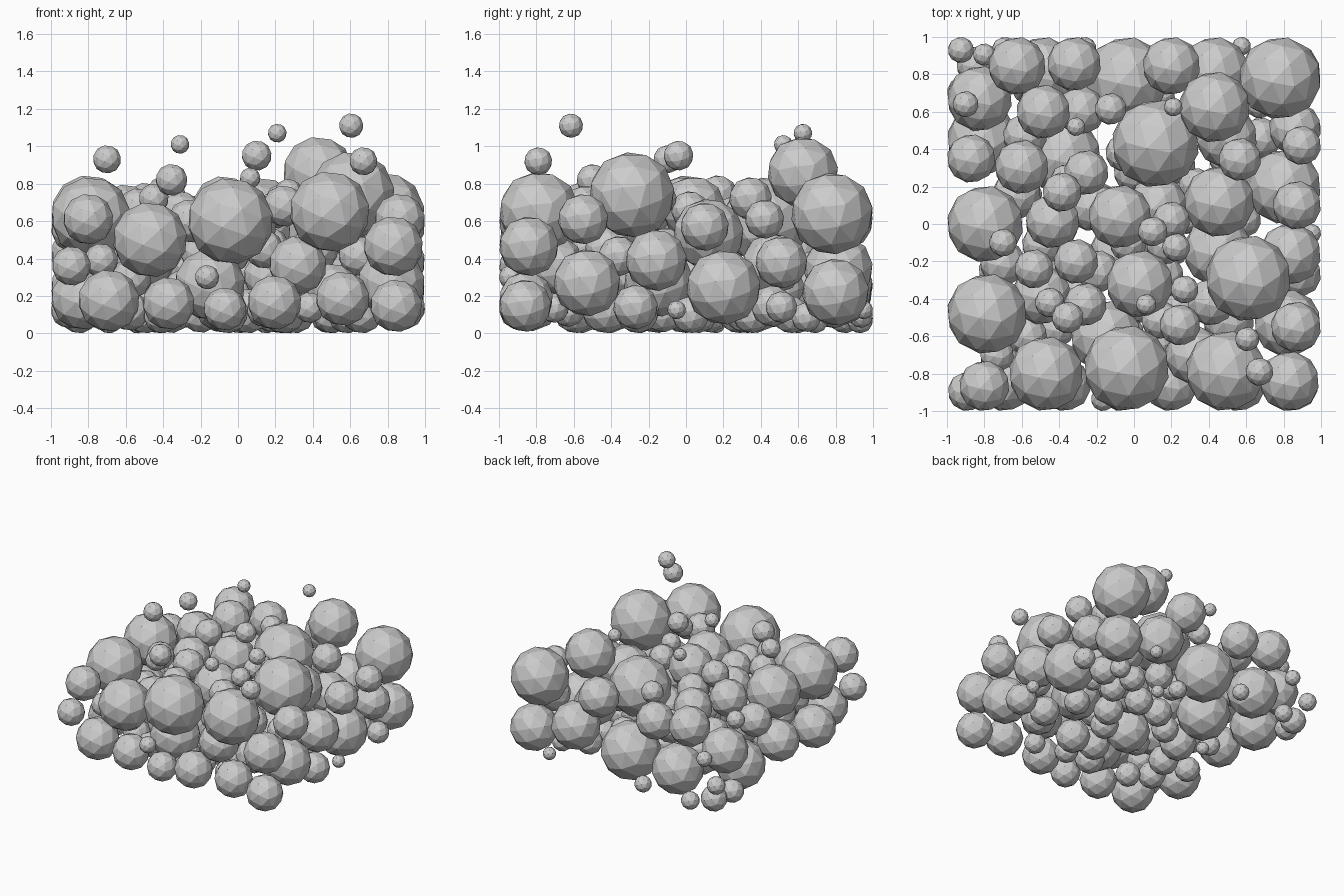
import bpy, bmesh, random
from mathutils import Euler, Vector

random.seed(11)

# Shared low-poly ball mesh, tilted off the axes
ball_mesh = bpy.data.meshes.new("ball")
bm = bmesh.new()
bmesh.ops.create_icosphere(bm, subdivisions=2, radius=1.012)
bm.transform(Euler((.35, .22, .5)).to_matrix().to_4x4())
bm.to_mesh(ball_mesh)
bm.free()

balls = []


def add_ball(name, x, y, z, r):
    ob = bpy.data.objects.new(name, ball_mesh)
    ob.location = (x, y, z)
    ob.scale = (r, r, r)
    bpy.context.collection.objects.link(ob)
    balls.append((Vector((x, y, z)), r))


# Balls touching the front wall: x, z, r
for x, z, r in [
        (-.04, .60, .23), (-.47, .50, .20), (.49, .65, .215), (-.80, .61, .135),
        (-.89, .36, .105), (.83, .465, .16), (-.69, .175, .165), (-.37, .16, .14),
        (-.07, .13, .115), (-.165, .30, .065), (.195, .165, .145), (.56, .185, .145),
        (.845, .147, .14)]:
    add_ball("front_ball", x, r - 1, z, r)

# Balls touching the right wall: y, z, r
for y, z, r in [
        (.78, .64, .22), (.42, .61, .105), (.10, .57, .13), (-.55, .61, .135),
        (-.16, .39, .165), (-.53, .27, .18), (.20, .245, .20), (.80, .22, .18),
        (.51, .38, .14), (.51, .14, .085), (-.05, .125, .05), (-.27, .14, .12)]:
    add_ball("right_ball", 1 - r, y, z, r)

# Balls touching the back wall: x, z, r
for x, z, r in [
        (-.04, .25, .225), (.43, .345, .185), (-.49, .23, .195), (.20, .65, .155),
        (-.625, .63, .155), (-.32, .60, .145), (-.925, .255, .07), (-.69, .07, .07),
        (-.265, .094, .065), (.575, .125, .05)]:
    add_ball("back_ball", x, 1 - r, z, r)

# Balls touching the left wall: y, z, r
for y, z, r in [
        (-.48, .62, .215), (0, .64, .205), (.67, .42, .175), (.35, .56, .13),
        (.45, .22, .19), (0, .25, .16), (-.47, .185, .165), (.70, .12, .09)]:
    add_ball("left_ball", r - 1, y, z, r)

# Balls resting on the floor: x, y, r
for x, y, r in [
        (-.85, .85, .10), (-.41, -.56, .095), (-.06, -.59, .115), (-.54, .16, .05),
        (-.44, -.01, .14), (-.50, -.25, .115), (-.07, -.16, .17), (.05, -.41, .12),
        (.24, -.43, .13), (.66, -.26, .115), (0, .28, .11), (.58, .025, .10),
        (-.38, .36, .205), (.15, .69, .07), (.485, .56, .10), (.27, .60, .05),
        (.50, .35, .10), (.30, .06, .115), (.22, .32, .11)]:
    add_ball("floor_ball", x, y, r, r)

# Large balls of the upper layer: x, y, z, r
for b in [
        (.43, .625, .86, .19), (.61, -.29, .74, .23), (.115, .43, .60, .235),
        (.03, -.32, .60, .18), (.455, .12, .53, .19), (-.075, .04, .67, .17),
        (-.485, .60, .66, .145), (-.60, .305, .65, .145), (-.435, .015, .60, .145),
        (.32, -.70, .365, .155), (-.15, -.60, .26, .19)]:
    add_ball("large_ball", *b)

# Medium and small balls on top of the pile: x, y, z, r
for b in [
        (-.70, -.10, .93, .075), (-.31, .52, 1.01, .05), (-.355, -.50, .82, .085),
        (.10, -.04, .95, .08), (.065, -.43, .83, .055), (.21, .625, 1.07, .05),
        (.605, -.615, 1.11, .065), (.67, -.79, .92, .075), (-.90, .64, .68, .07),
        (-.80, .905, .43, .06), (-.125, .615, .69, .085), (-.255, .275, .62, .12),
        (-.385, .17, .74, .105), (-.535, -.24, .67, .105), (-.31, -.20, .64, .12),
        (-.45, -.42, .72, .08), (-.26, -.43, .60, .115), (.225, -.125, .72, .075),
        (.20, .02, .66, .10), (.27, -.35, .75, .075), (.245, -.54, .68, .11),
        (.565, .345, .72, .115)]:
    add_ball("small_ball", *b)


def is_free(p, r):
    return all((p - c).length > r + s - .015 for c, s in balls)


# Hidden balls inside the pile, biggest that fit first
for _ in range(36):
    best = (0, None)
    for _ in range(800):
        r = random.uniform(.075, .20)
        p = Vector((random.uniform(-.9 + r, .9 - r), random.uniform(-.9 + r, .9 - r),
                    random.uniform(r, .62 - r)))
        if r > best[0] and is_free(p, r):
            best = (r, p)
    if best[1]:
        add_ball("inner_ball", *best[1], best[0])
